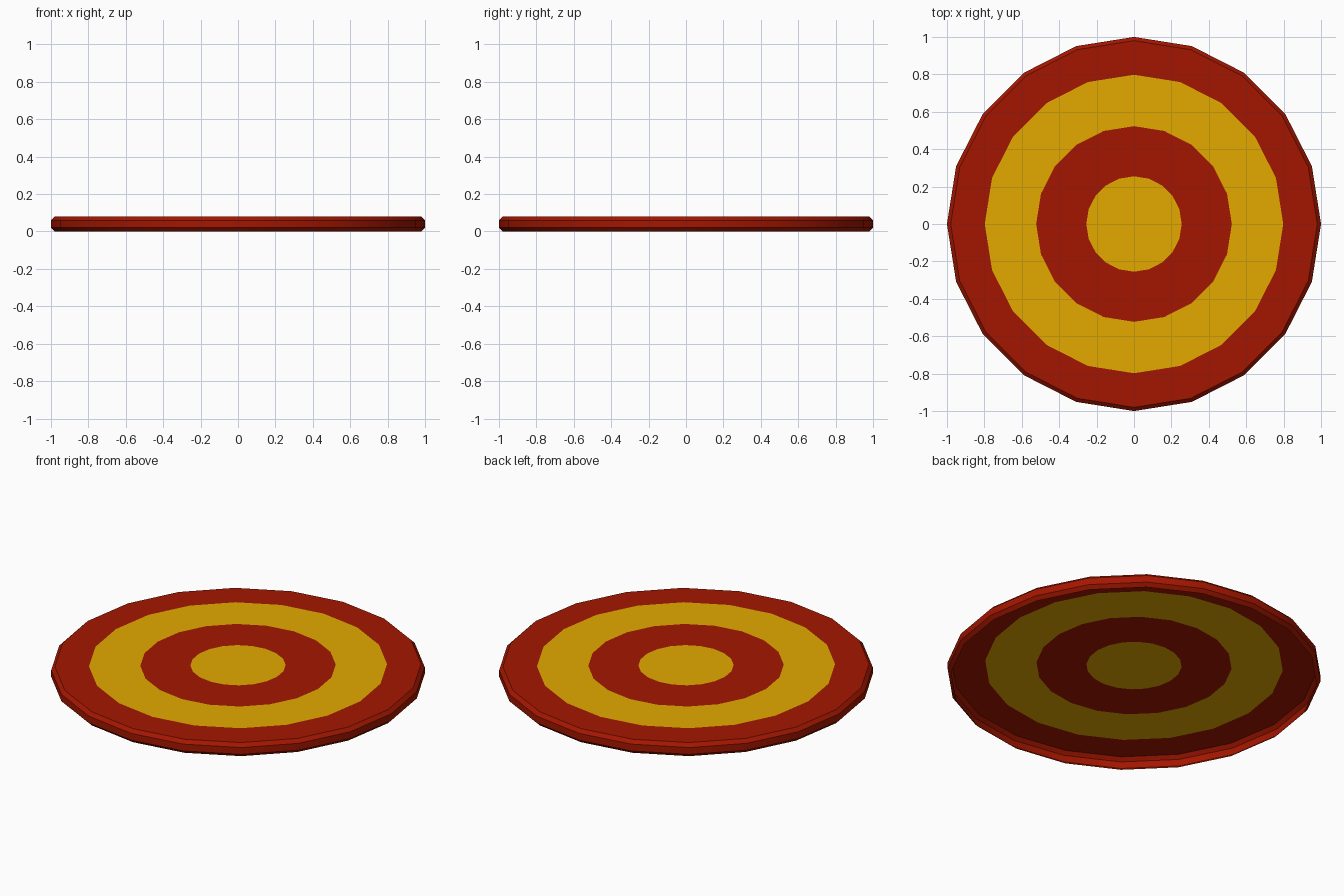
import bpy, bmesh, math

if "Cube" in bpy.data.objects:
    bpy.data.objects.remove(bpy.data.objects["Cube"])

SIDES = 20


def material(name, rgb):
    m = bpy.data.materials.new(name)
    m.diffuse_color = (*rgb, 1)
    m.use_nodes = True
    m.node_tree.nodes["Principled BSDF"].inputs["Base Color"].default_value = m.diffuse_color
    return m


red = material("dark red", (0.37, 0.008, 0.0))
gold = material("golden yellow", (0.77, 0.40, 0.0))

# Open-bottomed shell: chamfered rim, then stripe borders on the flat top
bands = [0.255, 0.523, 0.798]
profile = [(0.98, 0.0), (1.0, 0.02), (1.0, 0.06), (0.98, 0.08)]
profile += [(r, 0.08) for r in reversed(bands)]

bm = bmesh.new()
rings = []
for r, z in profile:
    rings.append([bm.verts.new((r * math.cos(2 * math.pi * i / SIDES),
                                r * math.sin(2 * math.pi * i / SIDES), z))
                  for i in range(SIDES)])
for k, (a, b) in enumerate(zip(rings, rings[1:])):
    for i in range(SIDES):
        j = (i + 1) % SIDES
        f = bm.faces.new((a[i], a[j], b[j], b[i]))
        f.material_index = int(k == 4)      # gold ring
bm.faces.new(rings[-1]).material_index = 1  # gold bullseye

mesh = bpy.data.meshes.new("target_disc")
bm.to_mesh(mesh)
bm.free()
mesh.materials.append(red)
mesh.materials.append(gold)
disc = bpy.data.objects.new("target_disc", mesh)
bpy.context.collection.objects.link(disc)

# Smooth around the rim, sharp at the chamfers
bpy.context.view_layer.objects.active = disc
disc.select_set(True)
bpy.ops.object.shade_smooth_by_angle(angle=math.radians(30))
